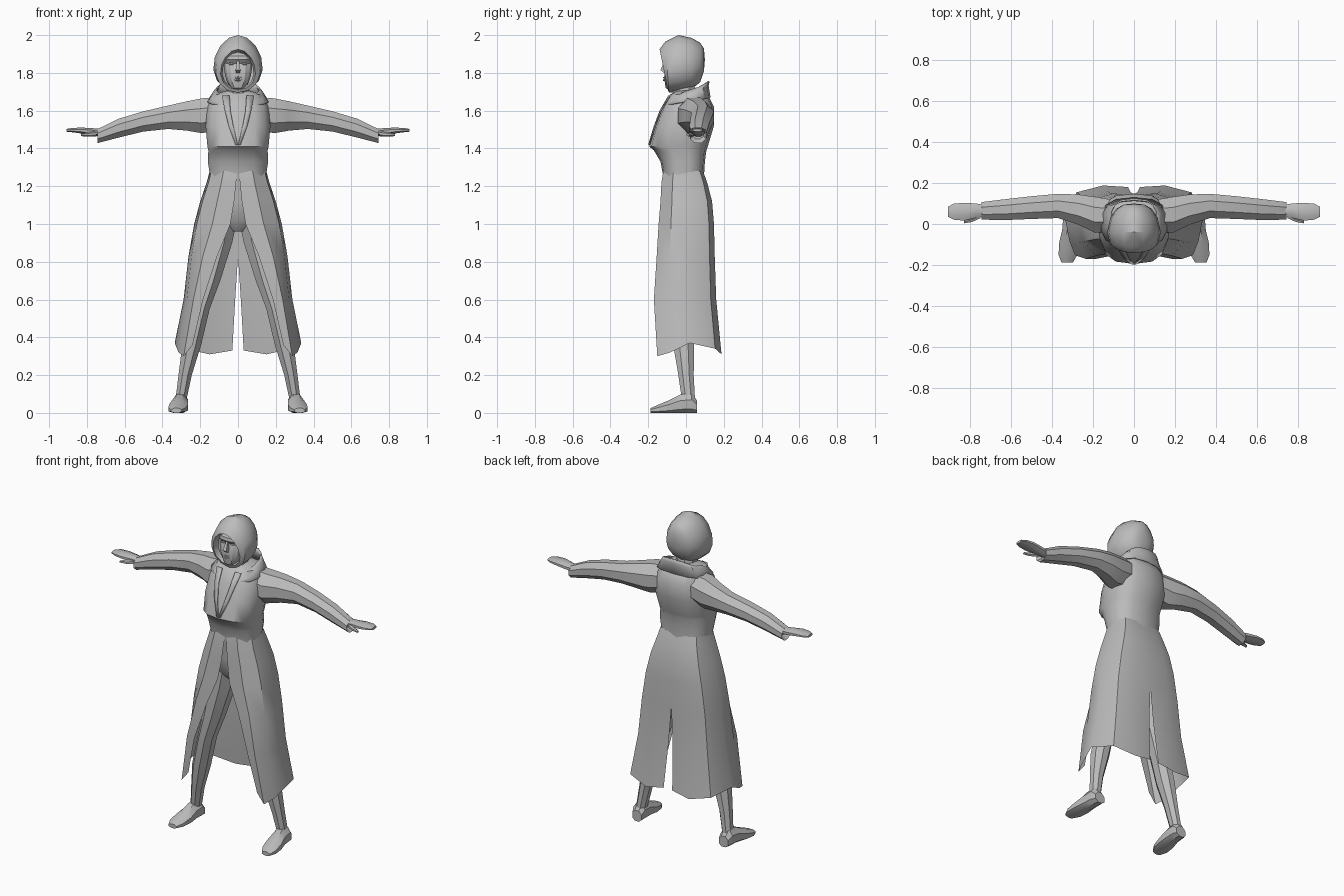
import bpy
import bmesh
import math
from mathutils import Vector

cube = bpy.data.objects.get("Cube")
if cube:
    bpy.data.objects.remove(cube, do_unlink=True)

# One plain grey for the whole figure
grey = bpy.data.materials.new("plain_grey")
grey.use_nodes = True
grey.diffuse_color = (.5, .5, .5, 1)
grey.node_tree.nodes["Principled BSDF"].inputs["Base Color"].default_value = grey.diffuse_color


def finish(name, bm, mirrored, thickness=0, angle=35):
    """Turn a bmesh into a shaded object, optionally mirrored across x."""
    bmesh.ops.remove_doubles(bm, verts=bm.verts, dist=.0005)
    mesh = bpy.data.meshes.new(name)
    bm.to_mesh(mesh)
    bm.free()
    mesh.materials.append(grey)
    obj = bpy.data.objects.new(name, mesh)
    bpy.context.collection.objects.link(obj)
    bpy.ops.object.select_all(action='DESELECT')
    obj.select_set(True)
    bpy.context.view_layer.objects.active = obj
    bpy.ops.object.shade_smooth_by_angle(angle=math.radians(angle))
    if mirrored:
        mod = obj.modifiers.new("mirror", 'MIRROR')
        mod.merge_threshold = .001
    if thickness:
        mod = obj.modifiers.new("thickness", 'SOLIDIFY')
        mod.thickness = thickness
    return obj


def sheet(name, rows, thickness=0, angle=35):
    """Bridge rows of points into a surface and mirror it."""
    bm = bmesh.new()
    grid = [[bm.verts.new(p) for p in row] for row in rows]
    for upper, lower in zip(grid, grid[1:]):
        for i in range(len(upper) - 1):
            bm.faces.new((upper[i], lower[i], lower[i + 1], upper[i + 1]))
    return finish(name, bm, True, thickness, angle)


def tube(name, rings, axis, sides=8, mirrored=True, floor=False):
    """Capped loft through (x, y, z, radius, radius) rings facing an axis."""
    u, v = {'X': ((0, 1, 0), (0, 0, 1)),
            'Y': ((1, 0, 0), (0, 0, 1)),
            'Z': ((1, 0, 0), (0, 1, 0))}[axis]
    u, v = Vector(u), Vector(v)
    bm = bmesh.new()
    loops = []
    for x, y, z, ru, rv in rings:
        loop = []
        for i in range(sides):
            a = math.tau * (i + .5) / sides
            p = Vector((x, y, z)) + u * ru * math.cos(a) + v * rv * math.sin(a)
            if floor:
                p.z = max(p.z, 0)
            loop.append(bm.verts.new(p))
        loops.append(loop)
    for first, second in zip(loops, loops[1:]):
        for i in range(sides):
            j = (i + 1) % sides
            bm.faces.new((first[i], first[j], second[j], second[i]))
    bm.faces.new(loops[0])
    bm.faces.new(loops[-1])
    bmesh.ops.recalc_face_normals(bm, faces=bm.faces)
    return finish(name, bm, mirrored)


def section(z, width, front, back, steps=7, power=.75, rise=0):
    """Half outline from front centre round the side to back centre."""
    mid, half = (front + back) / 2, (back - front) / 2
    points = []
    for i in range(steps + 1):
        a = math.pi * i / steps
        c = math.cos(a)
        x = width * max(math.sin(a), 0) ** power
        y = mid - half * math.copysign(abs(c) ** power, c)
        points.append((x, y, z - rise * c))
    return points


# Bodice with an overhanging chest hem, running down to the pelvis
torso = [(1.71, .05, -.04, .07), (1.685, .13, -.085, .115), (1.62, .165, -.125, .148),
         (1.52, .175, -.165, .148), (1.41, .165, -.195, .115), (1.39, .16, -.17, .108),
         (1.33, .163, -.135, .1), (1.25, .15, -.12, .095), (1.12, .16, -.115, .1),
         (1.02, .12, -.1, .09), (.96, .04, -.05, .05)]
sheet("bodice", [section(*row) for row in torso])

# Coat skirt, open at the front and slit at the back
skirt = [(1.28, .15, -.12, .09, .004, 0), (1.22, .166, -.13, .112, .01, 0),
         (1.12, .2, -.135, .138, .02, 0), (1, .232, -.145, .148, .04, 0),
         (.83, .262, -.155, .152, .11, 0), (.6, .288, -.17, .16, .185, .015),
         (.34, .335, -.152, .188, .24, .03)]
hem = [.02, -.04, -.02, .03, 0, -.03, -.01]
rows = []
for z, width, front, back, gap, slit in skirt:
    outline = [(gap, front), (gap + (width - gap) * .5, front), (width * .94, front * .55),
               (width, .02), (width * .84, back * .82), (width * .45, back), (slit, back * .96)]
    last = z == skirt[-1][0]
    rows.append([(x, y, z + (drop if last else 0)) for (x, y), drop in zip(outline, hem)])
sheet("coat_skirt", rows)

# Lapels edging the neckline
lapel = [(1.68, .045, .085, -.094), (1.6, .04, .07, -.14),
         (1.52, .025, .05, -.17), (1.42, .002, .014, -.2)]
sheet("lapel", [[(a, y, z), (b, y + .004, z)] for z, a, b, y in lapel], .006)

# Standing collar, higher at the back, and the neck inside it
collar = [(1.715, .115, -.06, .125, .04), (1.7, .13, -.075, .12, .03),
          (1.65, .165, -.115, .13, .02)]
sheet("collar", [section(z, w, f, b, rise=r) for z, w, f, b, r in collar], .008)
tube("neck", [(0, 0, 1.62, .07, .07), (0, -.015, 1.78, .055, .06)], 'Z', mirrored=False)

# Hood, lofted from the back of the skull to the rolled face opening
hood = [(.1, 0, 1.87, 1.87, 0), (.095, .05, 1.81, 1.93, 0), (.075, .085, 1.75, 1.96, 0),
        (.03, .115, 1.715, 1.985, 0), (-.04, .13, 1.7, 2, 0), (-.1, .117, 1.695, 1.965, -.01),
        (-.118, .092, 1.71, 1.925, -.022), (-.08, .082, 1.72, 1.91, -.015)]
rows = []
for y, width, low, high, lean in hood:
    row = []
    for i in range(8):
        a = math.pi * i / 7
        c = math.cos(a)
        row.append((width * math.sin(a) * (1 - .14 * c), y + lean * c,
                    (low + high) / 2 + c * (high - low) / 2))
    rows.append(row)
sheet("hood", rows)

# Face with sunken eye line
face = [(1.93, .05, -.07, .03), (1.89, .08, -.112, .04), (1.87, .08, -.116, .04),
        (1.85, .077, -.1, .04), (1.82, .075, -.11, .04), (1.78, .068, -.115, .04),
        (1.75, .058, -.112, .03), (1.72, .036, -.108, .02), (1.705, .016, -.085, 0)]
sheet("face", [section(*row) for row in face], angle=20)
tube("nose", [(0, -.105, 1.865, .008, .01), (0, -.118, 1.815, .018, .025),
              (0, -.108, 1.8, .014, .012)], 'Z', 4, False)
for name, height, size in (("upper_lip", 1.775, .006), ("lower_lip", 1.762, .007)):
    tube(name, [(-.026, -.105, height, .004, .002), (0, -.114, height, .008, size),
                (.026, -.105, height, .004, .002)], 'X', 6, False)
tube("eye", [(.018, -.102, 1.847, .004, .003), (.034, -.1, 1.848, .007, .007),
             (.052, -.092, 1.847, .004, .003)], 'X', 6)

# Sleeves with a hollow bell cuff
tube("sleeve", [(.08, .04, 1.59, .08, .09), (.19, .045, 1.573, .095, .1),
                (.27, .07, 1.572, .08, .084), (.37, .088, 1.565, .064, .067),
                (.5, .08, 1.543, .06, .058), (.63, .07, 1.508, .055, .054),
                (.745, .064, 1.465, .046, .04), (.72, .064, 1.475, .032, .026)], 'X')

# Hands held flat with the thumb forward
tube("hand", [(.7, .065, 1.48, .025, .022), (.77, .065, 1.488, .038, .021),
              (.83, .06, 1.495, .047, .017), (.88, .06, 1.497, .042, .012),
              (.908, .06, 1.496, .026, .008)], 'X')
tube("thumb", [(.75, .04, 1.478, .014, .014), (.79, .022, 1.474, .014, .012),
               (.83, .01, 1.472, .008, .007)], 'X', 6)

# Legs
tube("leg", [(.075, 0, 1.06, .085, .09), (.105, -.005, .9, .08, .085),
             (.155, -.015, .7, .066, .075), (.2, -.02, .55, .054, .064),
             (.245, -.012, .36, .054, .06), (.28, 0, .2, .038, .044),
             (.3, .012, .08, .032, .038)], 'Z')

# Boots with flat soles
tube("boot", [(.302, .058, .03, .035, .04), (.305, .03, .045, .044, .065),
              (.308, -.03, .042, .046, .06), (.315, -.09, .028, .054, .042),
              (.322, -.15, .018, .05, .026), (.326, -.188, .012, .03, .014)],
     'Y', floor=True)
